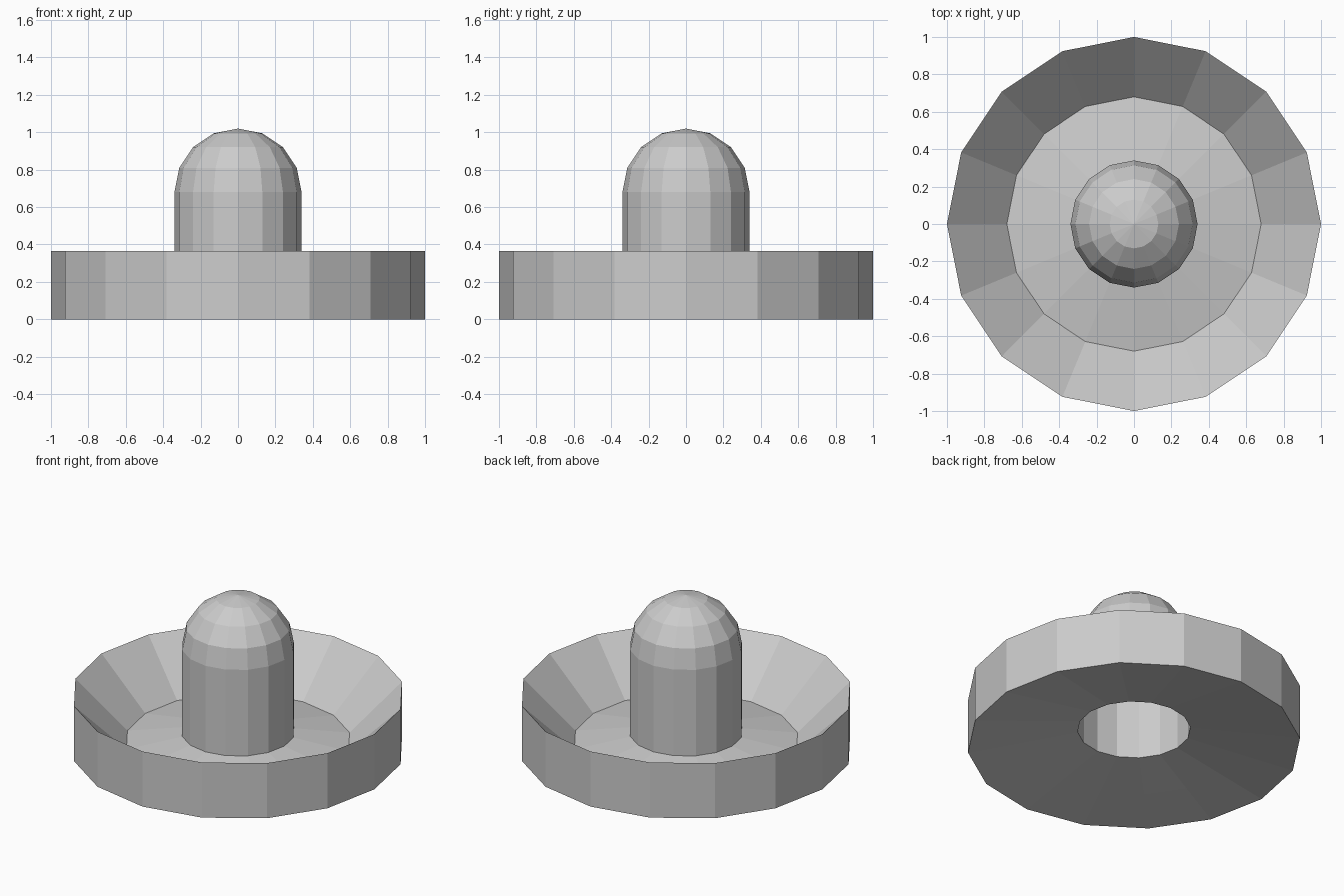
import bpy, bmesh
from math import sin, cos, pi

if "Cube" in bpy.data.objects:
    bpy.data.objects.remove(bpy.data.objects["Cube"])

SIDES = 16


def lathe(name, profile):
    """Spin a (radius, z) profile around z into a flat-shaded low-poly surface."""
    bm = bmesh.new()
    rings = []
    for r, z in profile:
        if r == 0:
            rings.append([bm.verts.new((0, 0, z))] * SIDES)
        else:
            rings.append([bm.verts.new((r * cos(2 * pi * i / SIDES),
                                        r * sin(2 * pi * i / SIDES), z))
                          for i in range(SIDES)])
    for a, b in zip(rings, rings[1:]):
        for i in range(SIDES):
            j = (i + 1) % SIDES
            corners = [a[i], a[j], b[j], b[i]]
            bm.faces.new(list(dict.fromkeys(corners)))
    mesh = bpy.data.meshes.new(name)
    bm.to_mesh(mesh)
    bm.free()
    obj = bpy.data.objects.new(name, mesh)
    bpy.context.collection.objects.link(obj)
    return obj


OUTER, INNER, POST = 1.0, 0.68, 0.34
RIM_Z, INNER_Z, POST_Z, DOME_Z = 0.365, 0.053, 0.11, 0.68

# Dish: upright outer wall and sloping inner wall
lathe("dish_rim", [(OUTER, 0), (OUTER, RIM_Z), (INNER, INNER_Z)][::-1][::-1])

# Shallow cone floor rising to the open foot of the post, then hollow post and dome
dome = [(POST * cos(k * pi / 8), DOME_Z + POST * sin(k * pi / 8)) for k in range(4)]
lathe("floor_and_post", [(OUTER, 0), (INNER, INNER_Z), (POST, POST_Z)]
      + dome + [(0, DOME_Z + POST)])
